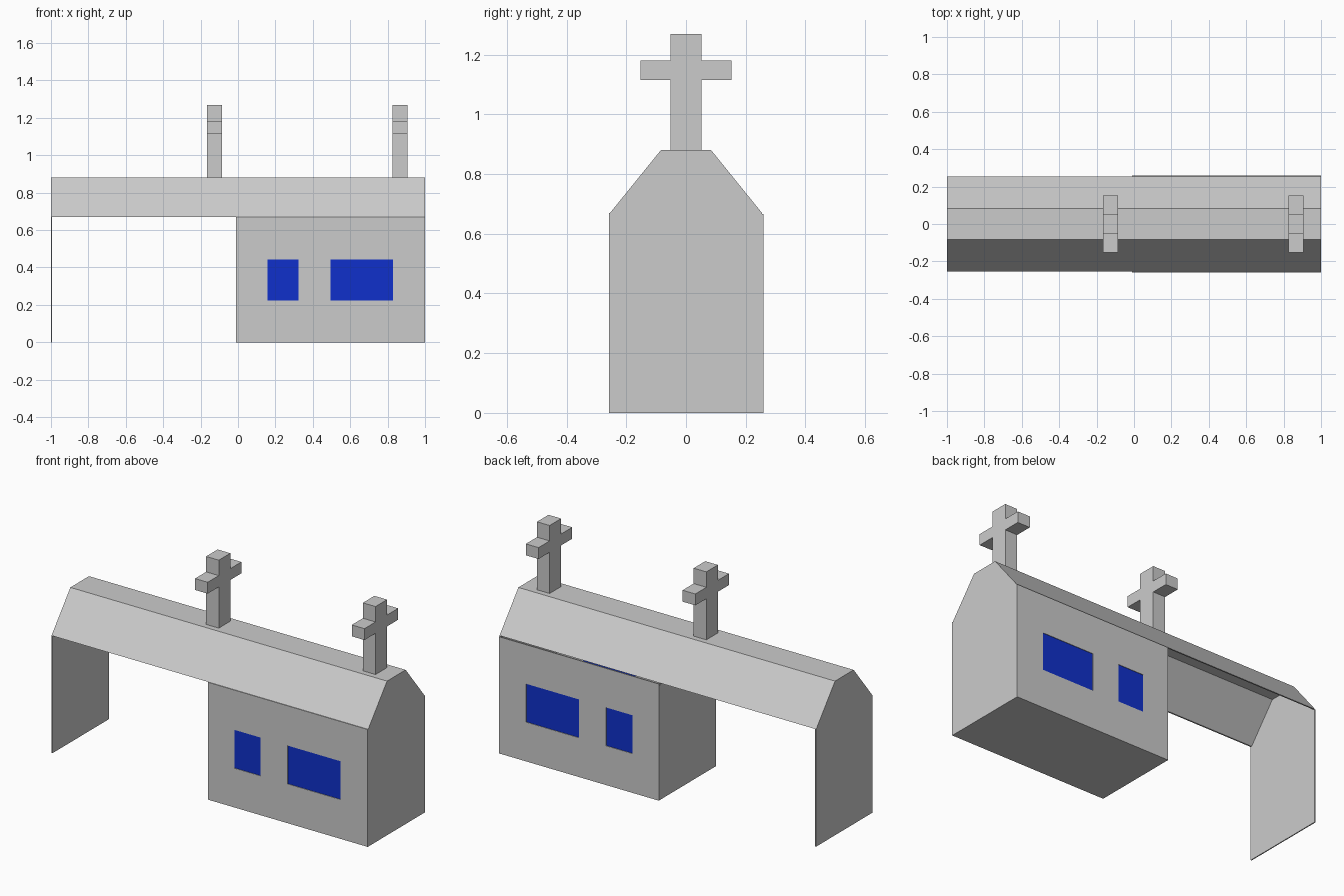
import bpy, bmesh

if "Cube" in bpy.data.objects:
    bpy.data.objects.remove(bpy.data.objects["Cube"])

T = 0.006                      # sheet thickness
EAVE, RIDGE, HALF, TOP = 0.67, 0.88, 0.254, 0.084


def finish(name, bm, mat=None):
    bmesh.ops.recalc_face_normals(bm, faces=bm.faces)
    mesh = bpy.data.meshes.new(name)
    bm.to_mesh(mesh)
    bm.free()
    obj = bpy.data.objects.new(name, mesh)
    bpy.context.collection.objects.link(obj)
    if mat:
        mesh.materials.append(mat)
    return obj


def extrude(bm, faces, vec):
    geo = bmesh.ops.extrude_face_region(bm, geom=faces)["geom"]
    verts = [g for g in geo if isinstance(g, bmesh.types.BMVert)]
    bmesh.ops.translate(bm, verts=verts, vec=vec)


def profile_x(name, pts, x0, x1):
    """Extrude a (y, z) outline from x0 to x1."""
    bm = bmesh.new()
    face = bm.faces.new([bm.verts.new((x0, y, z)) for y, z in pts])
    extrude(bm, [face], (x1 - x0, 0, 0))
    return finish(name, bm)


def panel_y(name, xs, zs, y, thick, holes=(), mat=None):
    """Upright sheet on a grid of x and z lines, leaving out the hole cells."""
    bm = bmesh.new()
    grid = [[bm.verts.new((x, y, z)) for z in zs] for x in xs]
    faces = []
    for i in range(len(xs) - 1):
        for j in range(len(zs) - 1):
            if (i, j) not in holes:
                faces.append(bm.faces.new((grid[i][j], grid[i + 1][j],
                                           grid[i + 1][j + 1], grid[i][j + 1])))
    extrude(bm, faces, (0, thick, 0))
    return finish(name, bm, mat)


def mirrored(half):
    return half + [(-y, z) for y, z in reversed(half)]


# Open roof shell
outer = mirrored([(-HALF, EAVE), (-TOP, RIDGE)])
inner = mirrored([(-HALF + 0.008, EAVE), (-TOP + 0.003, RIDGE - T)])
profile_x("roof", outer + inner[::-1], -1 + T, 1 - T)

# Gable panels at both ends and a partition in the middle
gable = mirrored([(-HALF, 0), (-HALF, EAVE), (-TOP, RIDGE)])
partition = mirrored([(-HALF, 0), (-HALF + 0.003, EAVE - 0.002), (-TOP, RIDGE - 0.003)])
profile_x("left_gable", gable, -1, -1 + T)
profile_x("right_gable", gable, 1 - T, 1)
profile_x("partition", partition, -0.01, -0.01 + T)

# Floor
profile_x("floor", [(-HALF, 0), (HALF, 0), (HALF, T), (-HALF, T)], -0.01 + T, 1 - T)

# Side walls with window openings and blue panes set into them
blue = bpy.data.materials.new("window_blue")
blue.diffuse_color = (0.005, 0.03, 0.6, 1)
blue.use_nodes = True
blue.node_tree.nodes["Principled BSDF"].inputs["Base Color"].default_value = blue.diffuse_color
xs = (-0.01, 0.157, 0.323, 0.494, 0.828, 1.0)
for side, y, sign, top in (("front", -0.258, 1, EAVE), ("back", 0.26, -1, 0.666)):
    panel_y(side + "_wall", xs, (0, 0.224, 0.443, top), y, sign * T, {(1, 1), (3, 1)})
    for label, i in (("small", 1), ("large", 3)):
        panel_y(f"{side}_{label}_window", xs[i:i + 2], (0.224, 0.443),
                y + sign * 0.003, sign * 0.003, mat=blue)

# Roof crosses
cross = mirrored([(-0.052, RIDGE), (-0.052, 1.115), (-0.152, 1.115),
                  (-0.152, 1.18), (-0.052, 1.18), (-0.052, 1.268)])
for label, x in (("middle", -0.165), ("right", 0.825)):
    profile_x(label + "_cross", cross, x, x + 0.08)
